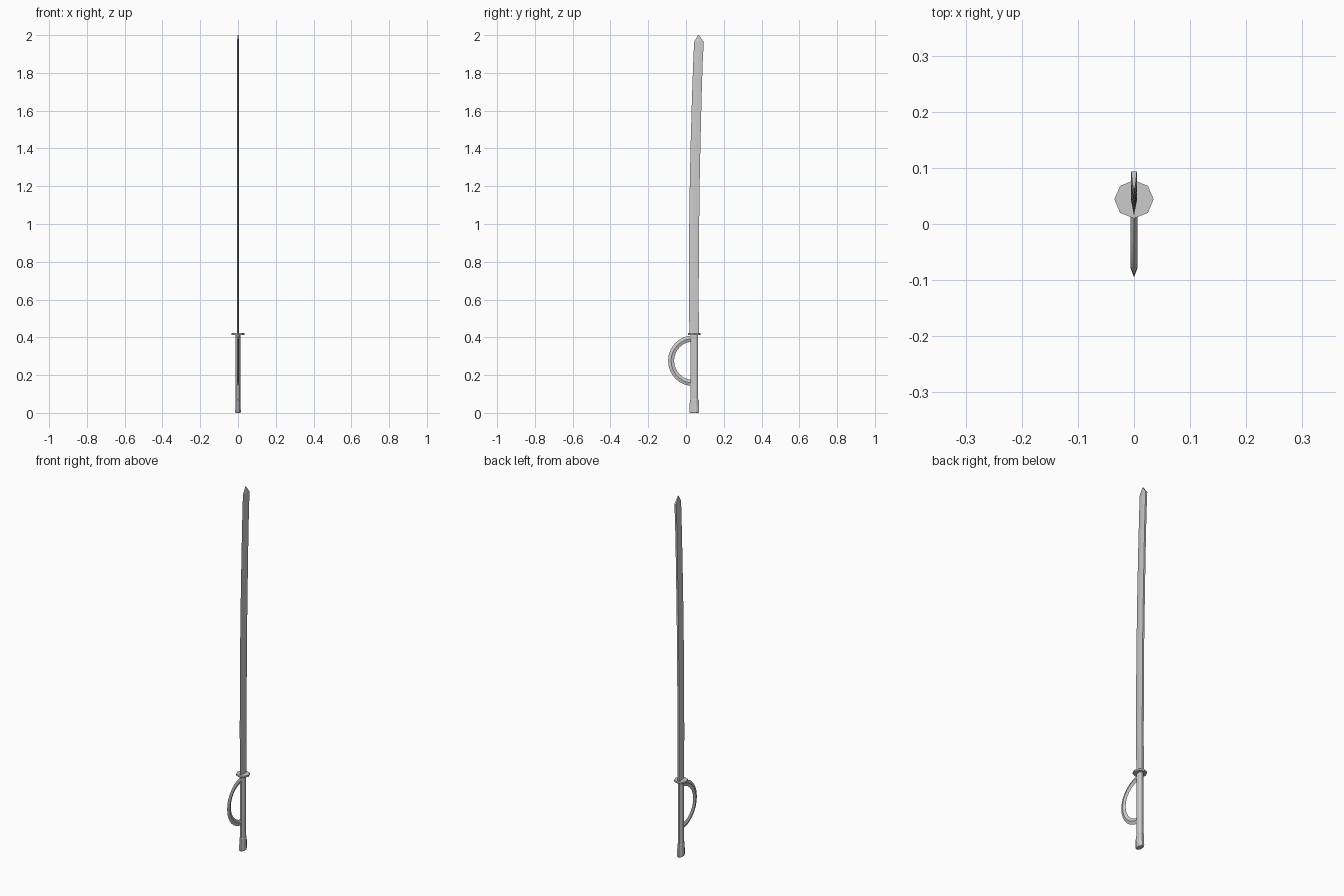
import bpy, bmesh
from math import sin, cos, pi

if "Cube" in bpy.data.objects:
    bpy.data.objects.remove(bpy.data.objects["Cube"])

CY = 0.044  # y of the grip axis


def loft(name, rings, closed=False):
    """Skin a list of equal-length point rings into one flat-shaded object."""
    bm = bmesh.new()
    vs = [[bm.verts.new(p) for p in r] for r in rings]
    n = len(vs[0])
    pairs = list(zip(vs, vs[1:]))
    for a, b in pairs:
        for i in range(n):
            j = (i + 1) % n
            bm.faces.new((a[i], a[j], b[j], b[i]))
    bm.faces.new(vs[0][::-1])
    bm.faces.new(vs[-1])
    bmesh.ops.remove_doubles(bm, verts=bm.verts, dist=1e-5)
    bmesh.ops.recalc_face_normals(bm, faces=bm.faces)
    me = bpy.data.meshes.new(name)
    bm.to_mesh(me)
    bm.free()
    ob = bpy.data.objects.new(name, me)
    bpy.context.collection.objects.link(ob)
    return ob


def octagon(rx, ry, z, turn=0.0):
    return [(rx * cos(turn + i * pi / 4), CY + ry * sin(turn + i * pi / 4), z)
            for i in range(8)]


# Pommel: slightly flared cap at the end of the grip
loft("pommel", [octagon(0.014, 0.025, 0.0, pi / 8),
                octagon(0.016, 0.028, 0.006, pi / 8),
                octagon(0.0145, 0.0255, 0.068, pi / 8),
                octagon(0.013, 0.022, 0.072, pi / 8)])

# Grip: oval eight-sided shaft
loft("grip", [octagon(0.013, 0.022, z, pi / 8) for z in (0.06, 0.415)])

# Guard disc with corners on the axes
loft("guard_disc", [octagon(0.035, 0.034, z) for z in (0.413, 0.422)])

# Knuckle guard: half ring with a thin diamond section
rings = []
for k in range(17):
    a = pi / 2 + pi * k / 16
    section = [(0.118 + 0.016, 0), (0.118, 0.006), (0.118 - 0.016, 0), (0.118, -0.006)]
    rings.append([(x, 0.039 + r * cos(a), 0.276 + r * sin(a)) for r, x in section])
loft("knuckle_guard", rings)

# Blade: single-edged, gently curved; rows are (z, edge y, back y, half thickness)
rows = [(0.42, 0.018, 0.068, 0.005), (0.65, 0.015, 0.067, 0.005),
        (0.9, 0.016, 0.069, 0.005), (1.15, 0.019, 0.071, 0.005),
        (1.4, 0.024, 0.076, 0.005), (1.65, 0.031, 0.082, 0.005),
        (1.85, 0.038, 0.088, 0.005), (1.965, 0.043, 0.094, 0.005),
        (2.0, 0.064, 0.068, 0.0025)]
rings = []
for z, e, b, t in rows:
    m = e + 0.5 * (b - e)
    rings.append([(0, e, z), (t, m, z), (t, b, z), (-t, b, z), (-t, m, z)])
loft("blade", rings)
